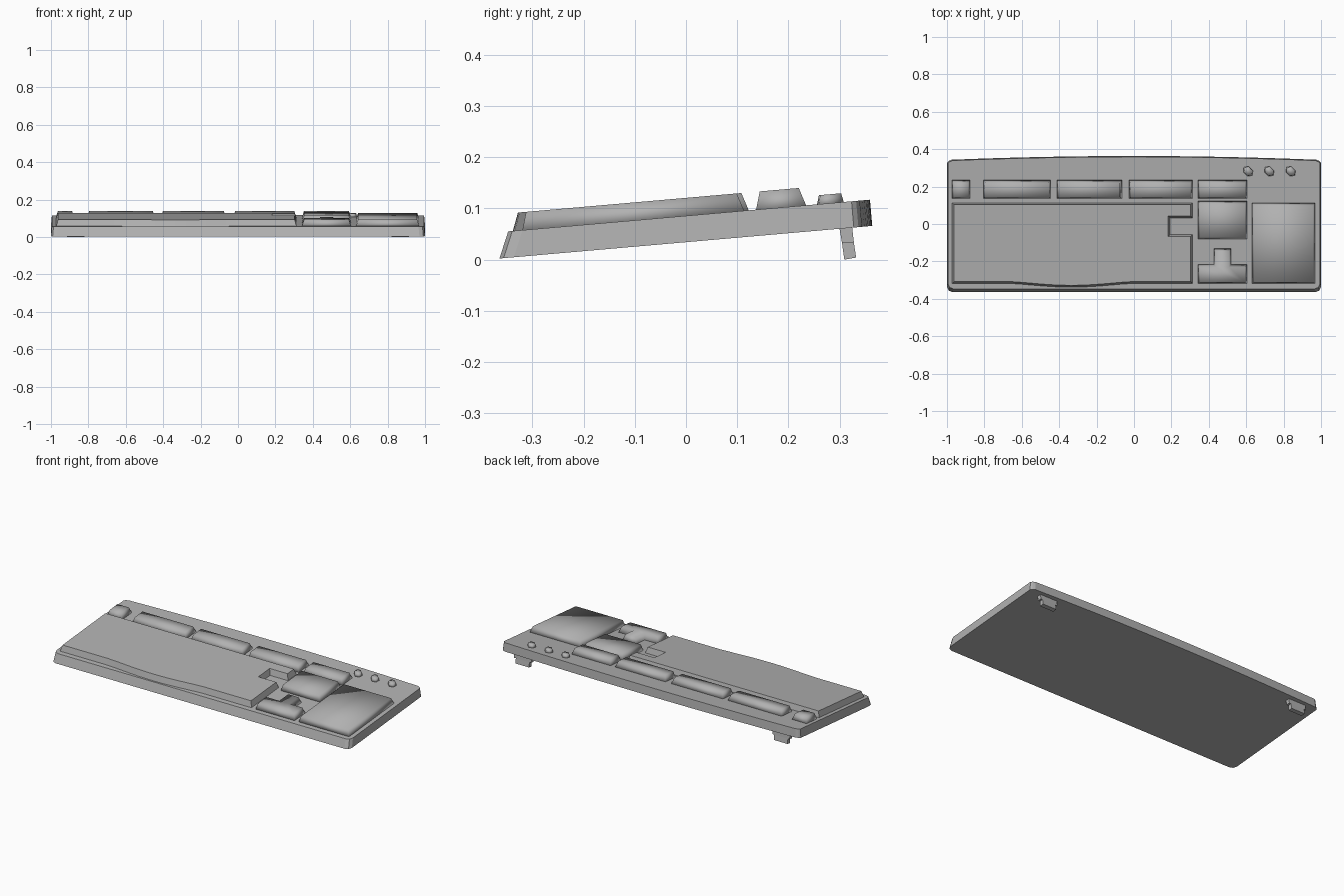
import bpy, bmesh, math
from mathutils import Vector

if "Cube" in bpy.data.objects:
    bpy.data.objects.remove(bpy.data.objects["Cube"])

SLOPE = 0.0875  # the whole keyboard tilts about 5 degrees

# Mid grey plastic
plastic = bpy.data.materials.new("grey_plastic")
plastic.diffuse_color = (0.44, 0.44, 0.44, 1)
plastic.use_nodes = True
plastic.node_tree.nodes["Principled BSDF"].inputs["Base Color"].default_value = plastic.diffuse_color


def deck(y):
    return 0.0855 + SLOPE * y


def make(name, bm, smooth=False):
    bmesh.ops.recalc_face_normals(bm, faces=bm.faces)
    me = bpy.data.meshes.new(name)
    bm.to_mesh(me)
    bm.free()
    me.materials.append(plastic)
    for p in me.polygons:
        p.use_smooth = smooth
    ob = bpy.data.objects.new(name, me)
    bpy.context.collection.objects.link(ob)
    return ob


def inset(poly, d, dy=0.0):
    """Mitred inward offset of a counter-clockwise outline."""
    out = []
    for i, p in enumerate(poly):
        p = Vector(p)
        a = (p - Vector(poly[i - 1])).normalized()
        b = (Vector(poly[(i + 1) % len(poly)]) - p).normalized()
        na, nb = Vector((-a.y, a.x)), Vector((-b.y, b.x))
        q = p + (na + nb) * d / (1 + na.dot(nb))
        out.append((q.x, q.y + dy))
    return out


def loft(name, low, high, h0, h1, smooth=False):
    """Solid between two outlines at heights above the sloping deck."""
    bm = bmesh.new()
    lo = [bm.verts.new((x, y, deck(y) + h0)) for x, y in low]
    hi = [bm.verts.new((x, y, deck(y) + h1)) for x, y in high]
    bm.faces.new(lo[::-1])
    bm.faces.new(hi)
    n = len(lo)
    for i in range(n):
        j = (i + 1) % n
        bm.faces.new((lo[i], lo[j], hi[j], hi[i]))
    return make(name, bm, smooth)


def rect(x0, x1, y0, y1):
    return [(x0, y0), (x1, y0), (x1, y1), (x0, y1)]


# Case: rounded corners, bowed back edge, sloped front
def case_outline(front, back, side):
    pts = [(-side + 0.03, front), (side - 0.03, front)]
    pts += [(side - 0.009, front + 0.008), (side, front + 0.028)]
    pts += [(side, back - 0.036), (side - 0.008, back - 0.027)]
    for i in range(17):
        x = (side - 0.024) * (1 - i / 8)
        pts.append((x, back - 0.021 * (x / side) ** 2))
    pts += [(-side + 0.008, back - 0.027), (-side, back - 0.036)]
    pts += [(-side, front + 0.028), (-side + 0.009, front + 0.008)]
    return pts


loft("case", case_outline(-0.364, 0.3635, 1.0),
     case_outline(-0.347, 0.359, 0.995), -0.0515, 0)

# Main key block with bulged space bar edge and enter key notch
N = 12
FRONT = -0.319
bulge = [(-0.66 + 0.65 * i / N, FRONT - 0.02 * math.sin(math.pi * i / N) ** 1.3)
         for i in range(1, N)]
main = [(-0.973, FRONT), (-0.66, FRONT)] + bulge + [
    (-0.01, FRONT), (0.314, FRONT), (0.314, -0.055), (0.194, -0.055),
    (0.194, 0.031), (0.314, 0.031), (0.314, 0.114), (-0.973, 0.114)]
loft("main_keys", main, inset(main, 0.011), -0.004, 0.035)

# Function row, navigation keys and number pad
blocks = {
    "escape_key": (-0.975, -0.875, 0.136, 0.236),
    "function_keys_1": (-0.807, -0.444, 0.136, 0.236),
    "function_keys_2": (-0.413, -0.064, 0.136, 0.236),
    "function_keys_3": (-0.027, 0.313, 0.136, 0.236),
    "system_keys": (0.341, 0.605, 0.136, 0.236),
    "navigation_keys": (0.341, 0.605, -0.08, 0.124),
    "number_pad": (0.63, 0.97, -0.32, 0.115),
}
for name, b in blocks.items():
    r = rect(*b)
    loft(name, r, inset(r, 0.012, -0.004), -0.004, 0.035, True)

# Arrow keys in an inverted T
arrows = [(0.341, -0.32), (0.605, -0.32), (0.605, -0.215), (0.52, -0.215),
          (0.52, -0.13), (0.427, -0.13), (0.427, -0.215), (0.341, -0.215)]
loft("arrow_keys", arrows, inset(arrows, 0.012, -0.004), -0.004, 0.035, True)

# Indicator lights: six-sided, stretched along a diagonal
for i, x in enumerate((0.61, 0.723, 0.838)):
    c = []
    for k in range(6):
        u = 0.033 * math.cos(k * math.pi / 3)
        v = 0.025 * math.sin(k * math.pi / 3)
        c.append((x + (-u - v) * 0.707, 0.282 + (u - v) * 0.707))
    loft(f"indicator_light_{i + 1}", c, inset(c, 0.005, -0.001), -0.004, 0.0175, True)


# Folding feet: side profile extruded, wide hinge part and narrower tip
def foot_part(bm, x0, x1, prof):
    a = [bm.verts.new((x0, y, z)) for y, z in prof]
    b = [bm.verts.new((x1, y, z)) for y, z in prof]
    bm.faces.new(a)
    bm.faces.new(b[::-1])
    for i in range(4):
        j = (i + 1) % 4
        bm.faces.new((a[i], b[i], b[j], a[j]))


for side, s in (("left", -1), ("right", 1)):
    bm = bmesh.new()
    foot_part(bm, s * 0.81, s * 0.925,
              [(0.299, 0.064), (0.324, 0.066), (0.3275, 0.034), (0.3045, 0.032)])
    foot_part(bm, s * 0.822, s * 0.913,
              [(0.3045, 0.032), (0.3275, 0.034), (0.332, 0.004), (0.309, 0.0)])
    make(f"{side}_foot", bm)
